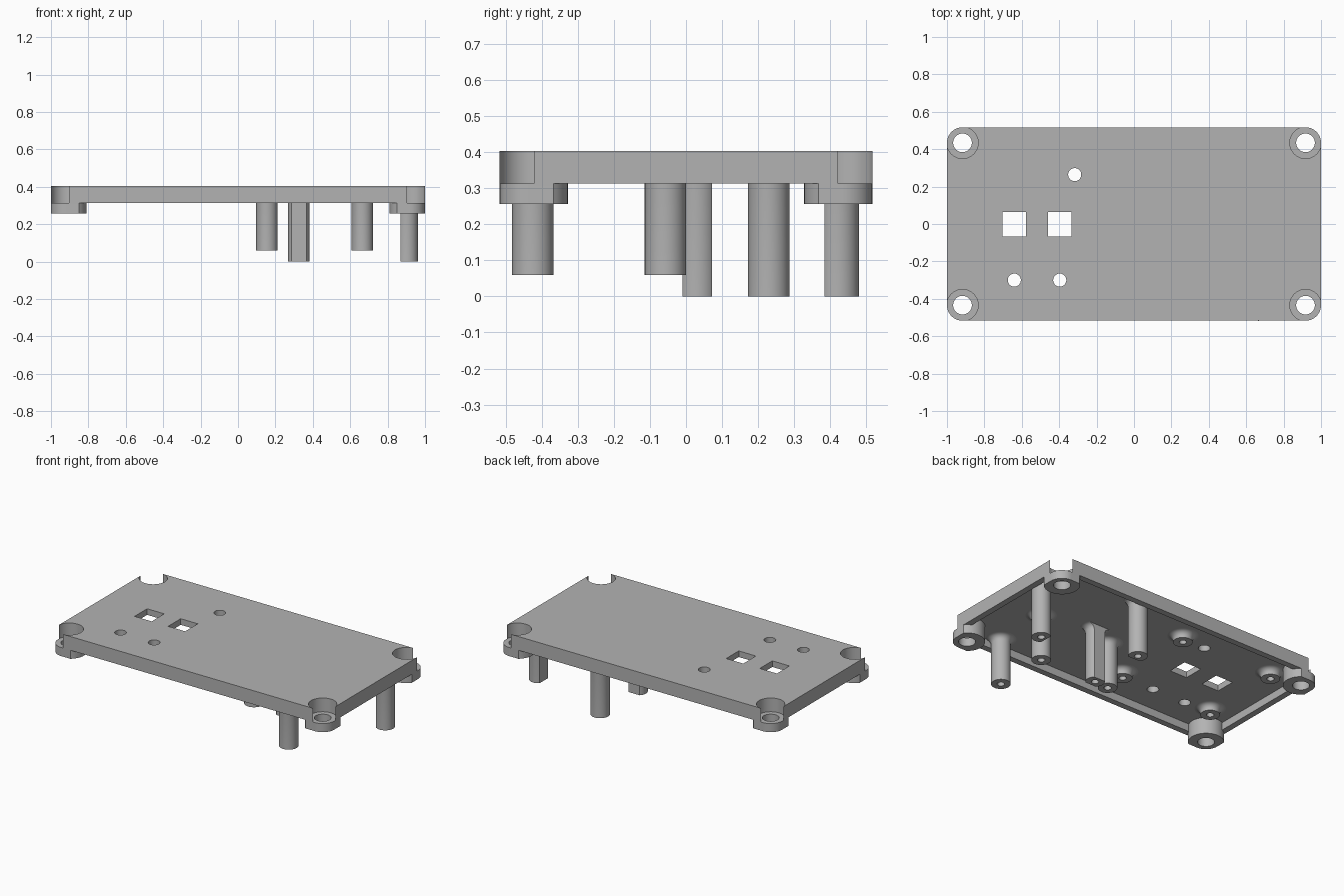
import bpy, bmesh, math
from mathutils import Vector

cube = bpy.data.objects.get("Cube")
if cube:
    bpy.data.objects.remove(cube)

grey = bpy.data.materials.new("plain_grey")
grey.use_nodes = True
colour = (0.45, 0.45, 0.45, 1)
grey.diffuse_color = colour
grey.node_tree.nodes["Principled BSDF"].inputs["Base Color"].default_value = colour

TOP, CEILING, RIM, BOSS = 0.403, 0.363, 0.313, 0.257   # key heights
CX, CY, R = 0.917, 0.434, 0.083                        # corner screw centres
CORNERS = [(sx * CX, sy * CY) for sx in (-1, 1) for sy in (-1, 1)]


def add_object(name, bm):
    bmesh.ops.recalc_face_normals(bm, faces=bm.faces)
    mesh = bpy.data.meshes.new(name)
    bm.to_mesh(mesh)
    bm.free()
    mesh.materials.append(grey)
    obj = bpy.data.objects.new(name, mesh)
    bpy.context.collection.objects.link(obj)
    return obj


def prism(name, points, z0, z1):
    bm = bmesh.new()
    base = bm.faces.new([bm.verts.new((x, y, z0)) for x, y in points])
    side = bmesh.ops.extrude_face_region(bm, geom=[base])["geom"]
    bmesh.ops.translate(bm, vec=(0, 0, z1 - z0),
                        verts=[v for v in side if isinstance(v, bmesh.types.BMVert)])
    return add_object(name, bm)


def circle(x, y, r, n=48):
    return [(x + r * math.cos(math.tau * i / n), y + r * math.sin(math.tau * i / n))
            for i in range(n)]


def rectangle(x, y, w, d):
    return [(x - w, y - d), (x + w, y - d), (x + w, y + d), (x - w, y + d)]


def rounded_rectangle():
    points = []
    for q, (sx, sy) in enumerate(((1, 1), (-1, 1), (-1, -1), (1, -1))):
        for i in range(13):
            a = math.pi / 2 * (q + i / 12)
            points.append((sx * CX + R * math.cos(a), sy * CY + R * math.sin(a)))
    return points


def combine(target, other, operation):
    mod = target.modifiers.new("cut", "BOOLEAN")
    mod.operation, mod.object, mod.solver = operation, other, "EXACT"
    bpy.context.view_layer.objects.active = target
    bpy.ops.object.modifier_apply(modifier=mod.name)
    bpy.data.objects.remove(other)


def smooth(obj):
    bpy.ops.object.select_all(action="DESELECT")
    obj.select_set(True)
    bpy.context.view_layer.objects.active = obj
    bpy.ops.object.shade_smooth_by_angle(angle=math.radians(30))


# Lid shell with hollow underside and four corner screw bosses
lid = prism("lid", rounded_rectangle(), BOSS, TOP)
hollow = prism("hollow", rectangle(0, 0, 0.96, 0.477), 0.2, CEILING)
combine(hollow, prism("below_rim", rectangle(0, 0, 1.1, 0.7), 0.1, RIM), "UNION")
for x, y in CORNERS:
    combine(hollow, prism("boss", circle(x, y, 0.106), 0, 0.5), "DIFFERENCE")
combine(lid, hollow, "DIFFERENCE")

# Counterbores that open the corners, then all through holes
for x, y in CORNERS:
    combine(lid, prism("counterbore", circle(x, y, R + 0.001), RIM, 0.5), "DIFFERENCE")
holes = [circle(x, y, 0.05) for x, y in CORNERS]
holes += [circle(x, y, 0.035) for x, y in ((-0.317, 0.264), (-0.64, -0.3), (-0.397, -0.3))]
holes += [rectangle(x, -0.002, 0.062, 0.065) for x in (-0.64, -0.397)]
for outline in holes:
    combine(lid, prism("hole", outline, 0, 0.6), "DIFFERENCE")
smooth(lid)


# Hollow round posts with a filleted root, optionally cut flat on some sides
def post(name, x, y, z, flats=(), r=0.0575, bore=0.022, fillet=0.035):
    root = CEILING + 0.005
    profile = [(bore, root - 0.02), (bore, z), (r, z)]
    for i in range(7):
        a = math.pi / 2 * i / 6
        profile.append((r + fillet * (1 - math.cos(a)), CEILING - fillet * (1 - math.sin(a))))
    profile += [(r + fillet, root), (0, root), (0, root - 0.02)]
    bm = bmesh.new()
    verts = [bm.verts.new((px, 0, pz)) for px, pz in profile]
    edges = [bm.edges.new((verts[i - 1], verts[i])) for i in range(len(verts))]
    bmesh.ops.spin(bm, geom=verts + edges, cent=(0, 0, 0), axis=(0, 0, 1),
                   angle=math.tau, steps=40, use_duplicate=False)
    bmesh.ops.remove_doubles(bm, verts=bm.verts, dist=0.0001)
    for direction, distance in flats:
        normal = Vector(direction)
        cut = bmesh.ops.bisect_plane(bm, geom=bm.verts[:] + bm.edges[:] + bm.faces[:],
                                     plane_co=normal * distance, plane_no=normal,
                                     clear_outer=True)["geom_cut"]
        bmesh.ops.holes_fill(bm, edges=[e for e in cut if isinstance(e, bmesh.types.BMEdge)])
    obj = add_object(name, bm)
    obj.location = (x, y, 0)
    smooth(obj)


# Tall round posts
for i, (x, y) in enumerate(((0.155, -0.057), (0.665, -0.057), (0.665, -0.425))):
    post(f"tall_post_{i + 1}", x, y, 0.06)

# Longest posts, flattened to clear a board between them
post("side_post", 0.905, 0.23, 0, [((-1, 0, 0), 0.037)])
post("back_post", 0.325, 0.423, 0, [((0, -1, 0), 0.038)])
post("middle_post", 0.325, 0.031, 0, [((0, -1, 0), 0.041), ((0, 1, 0), 0.041)])

# Short standoffs around the square openings
for i, (x, y) in enumerate(((-0.8, -0.257), (-0.128, -0.257), (-0.8, 0.295), (-0.128, 0.295))):
    post(f"short_standoff_{i + 1}", x, y, 0.32)
